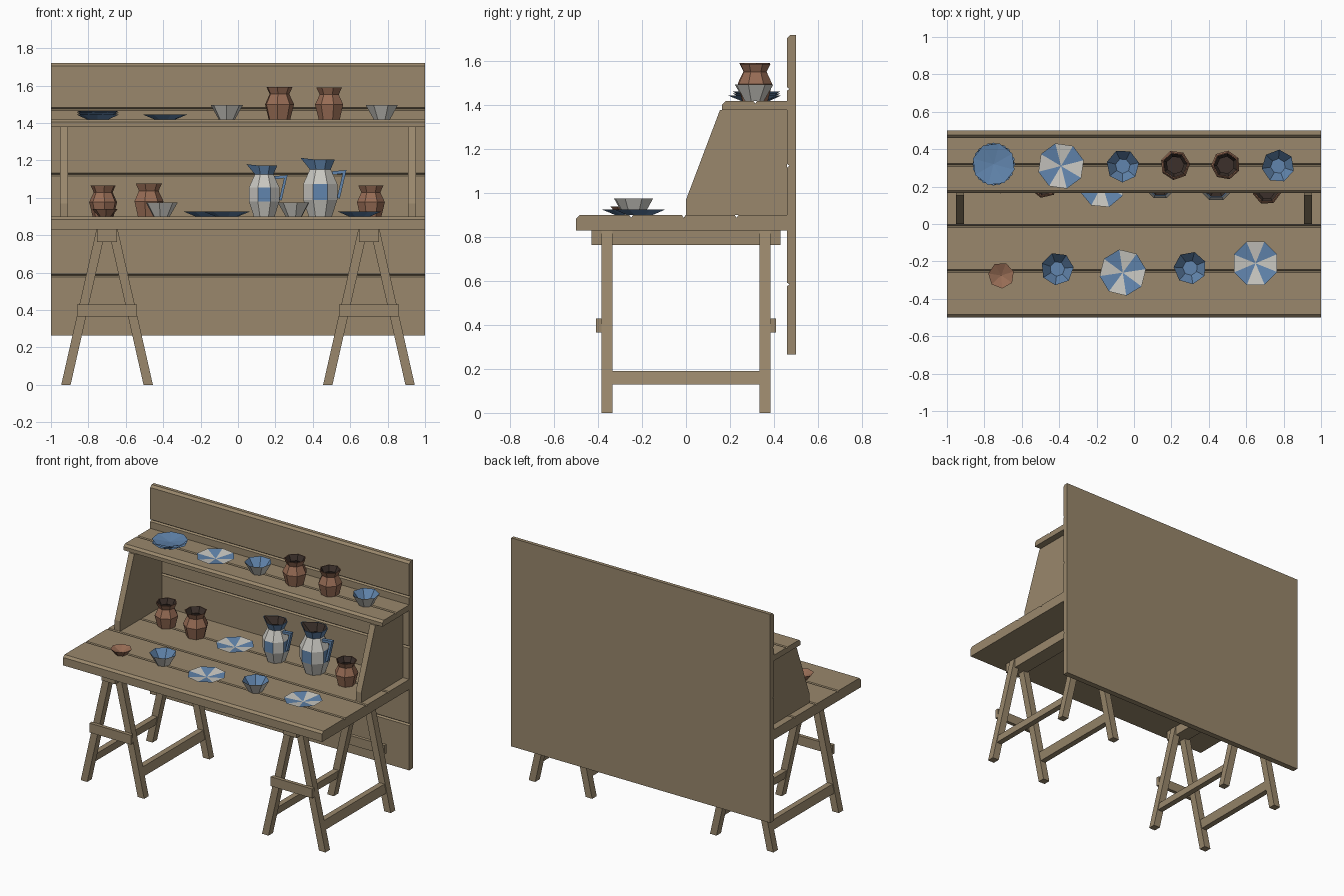
import bpy, bmesh, math
from mathutils import Vector

if "Cube" in bpy.data.objects:
    bpy.data.objects.remove(bpy.data.objects["Cube"])


def material(name, rgb):
    m = bpy.data.materials.new(name)
    m.use_nodes = True
    m.diffuse_color = (*rgb, 1)
    m.node_tree.nodes["Principled BSDF"].inputs["Base Color"].default_value = (*rgb, 1)
    return m


WOOD = material("wood", (0.32, 0.245, 0.15))
BLUE = material("blue glaze", (0.12, 0.235, 0.42))
WHITE = material("white glaze", (0.58, 0.57, 0.53))
CLAY = material("clay", (0.31, 0.15, 0.09))
DARK = material("dark inside", (0.045, 0.03, 0.024))


def finish(name, bm, mats, loc=(0, 0, 0)):
    bmesh.ops.recalc_face_normals(bm, faces=bm.faces)
    mesh = bpy.data.meshes.new(name)
    bm.to_mesh(mesh)
    bm.free()
    for m in mats:
        mesh.materials.append(m)
    ob = bpy.data.objects.new(name, mesh)
    ob.location = loc
    bpy.context.collection.objects.link(ob)
    return ob


def prism(name, outline, axis, lo, hi, mat=WOOD, loc=(0, 0, 0)):
    """Extrude a 2D outline along x (outline is y, z) or y (outline is x, z)."""
    bm = bmesh.new()

    def put(a, b, d):
        return bm.verts.new((d, a, b) if axis == "x" else (a, d, b))
    face = bm.faces.new([put(a, b, lo) for a, b in outline])
    new = bmesh.ops.extrude_face_region(bm, geom=[face])["geom"]
    step = Vector((hi - lo, 0, 0)) if axis == "x" else Vector((0, hi - lo, 0))
    bmesh.ops.translate(bm, vec=step, verts=[v for v in new if isinstance(v, bmesh.types.BMVert)])
    return finish(name, bm, [mat], loc)


def rect(a0, a1, b0, b1):
    return [(a0, b0), (a1, b0), (a1, b1), (a0, b1)]


def grooved(length, thick, grooves, chamfer=0.015, g=0.008):
    """Plank section: chamfered near end, V grooves along the upper side."""
    pts = [(0, 0), (0, thick - chamfer), (chamfer, thick)]
    for c in grooves:
        pts += [(c - g, thick), (c, thick - g * 1.5), (c + g, thick)]
    return pts + [(length, thick), (length, 0)]


# Table top, shelf and back board, each with plank grooves
prism("table_top", [(y - 0.5, z + 0.83) for y, z in grooved(0.96, 0.07, (0.25, 0.49, 0.73))],
      "x", -1, 1)
prism("shelf", [(y + 0.165, z + 1.38) for y, z in grooved(0.295, 0.04, (0.15,))], "x", -1, 1)
prism("back_board", [(0.5 - t, 1.72 - d) for d, t in grooved(1.455, 0.04, (0.245, 0.595, 1.135))],
      "x", -1, 1)

# Shelf supports
panel = [(0, 0.9), (0, 0.97), (0.155, 1.38), (0.46, 1.38), (0.46, 0.9)]
for side, s in (("left", 1), ("right", -1)):
    prism(side + "_shelf_support", panel, "x", s * 0.91, s * 0.952)

# Trestles
for side, cx in (("left", 0.7), ("right", -0.7)):
    at = (cx, 0, 0)
    prism(side + "_trestle_beam", rect(-0.053, 0.053, 0.765, 0.83), "y", -0.43, 0.43, loc=at)
    for end, e in (("front", -1), ("back", 1)):
        prism(f"{side}_{end}_trestle_brace", [(-0.16, 0.365), (0.16, 0.365), (0.16, 0.43), (-0.16, 0.43)],
              "y", e * 0.385, e * 0.41, loc=at)
        for s in (-1, 1):
            leg = [(s * 0.195, 0), (s * 0.245, 0), (s * 0.057, 0.83), (s * 0.007, 0.83)]
            prism(f"{side}_{end}_trestle_leg", leg, "y", e * 0.335, e * 0.385, loc=at)
    for s in (-1, 1):
        rail = [(s * (x - 0.227 * z), z) for x, z in
                ((0.2, 0.13), (0.24, 0.13), (0.24, 0.19), (0.2, 0.19))]
        prism(side + "_trestle_rail", rail, "y", -0.335, 0.335, loc=at)


def lathe(name, profile, sides, loc, mats, rule, turn=0.0, spout=0.0, lip=99):
    """Spin (radius, height) points; rule(ring, sector) gives the material index."""
    bm = bmesh.new()
    rings = []
    for k, (r, z) in enumerate(profile):
        if r == 0:
            rings.append([bm.verts.new((0, 0, z))] * sides)
            continue
        ring = []
        for i in range(sides):
            a = turn + math.tau * i / sides
            x, y = r * math.cos(a), r * math.sin(a)
            if k in (lip, lip + 1) and x < -0.8 * r:
                x, y, z2 = x - spout, y * 0.3, z + spout * 0.3
            else:
                z2 = z
            ring.append(bm.verts.new((x, y, z2)))
        rings.append(ring)
    for k in range(len(rings) - 1):
        for i in range(sides):
            j = (i + 1) % sides
            corners = [rings[k][i], rings[k][j], rings[k + 1][j], rings[k + 1][i]]
            face = bm.faces.new(list(dict.fromkeys(corners)))
            face.material_index = rule(k, i)
    return finish(name, bm, mats, loc)


def plate(loc, turn=0.0, striped=True, r=0.125):
    lathe("plate", [(0, 0), (0.06, 0), (r, 0.026), (0, 0.008)], 8, loc, [BLUE, WHITE],
          lambda k, i: int(striped and k == 2 and i % 2), turn)


def bowl(loc, turn=0.0):
    lathe("bowl", [(0, 0), (0.045, 0), (0.088, 0.075), (0.04, 0.012), (0, 0.012)], 7, loc,
          [WHITE, BLUE], lambda k, i: int(k >= 2), turn)


def jar(loc, turn=0.0, s=1.0):
    shape = [(0, 0), (0.06, 0), (0.08, 0.08), (0.054, 0.135), (0.072, 0.172),
             (0.066, 0.172), (0.047, 0.135), (0.07, 0.08), (0.05, 0.01), (0, 0.01)]
    lathe("jar", [(r * s, z * s) for r, z in shape], 7, loc, [CLAY, DARK],
          lambda k, i: int(k >= 5), turn)


def jug(loc, s=1.0):
    shape = [(0, 0), (0.06, 0), (0.088, 0.08), (0.088, 0.155), (0.054, 0.225), (0.075, 0.272),
             (0.07, 0.272), (0.047, 0.225), (0.078, 0.155), (0.05, 0.01), (0, 0.01)]

    def paint(k, i):
        if k >= 6:
            return 2
        return 1 if k in (4, 5) or (k == 2 and i % 2) else 0
    lathe("jug", [(r * s, z * s) for r, z in shape], 8, loc, [WHITE, BLUE, DARK], paint,
          math.pi / 8, 0.025 * s, 5)
    grip = [(0.05, 0.215), (0.125, 0.222), (0.093, 0.085), (0.08, 0.09), (0.106, 0.205), (0.05, 0.198)]
    prism("jug_handle", [(x * s, z * s) for x, z in grip], "y", -0.012, 0.012, BLUE, loc)


# Crockery on the shelf
TOP = 1.42
for n in range(3):
    plate((-0.75, 0.32, TOP + 0.009 * n), 0.26 * n, False, 0.115)
plate((-0.39, 0.31, TOP), 0.25)
bowl((-0.06, 0.31, TOP), 0.2)
jar((0.22, 0.315, TOP), 0.1)
jar((0.49, 0.315, TOP), 0.5, 0.98)
bowl((0.77, 0.31, TOP), 0.6)

# Crockery at the back of the table
DESK = 0.9
jar((-0.72, 0.24, DESK), 0.3, 0.96)
jar((-0.48, 0.22, DESK), 0.0, 1.02)
plate((-0.17, 0.21, DESK), 0.3)
jug((0.14, 0.22, DESK))
jug((0.44, 0.22, DESK), 1.12)
jar((0.71, 0.18, DESK), 0.7, 0.96)

# Crockery at the front of the table
lathe("small_dish", [(0, 0), (0.035, 0), (0.07, 0.04), (0, 0.012)], 7, (-0.71, -0.275, DESK),
      [CLAY], lambda k, i: 0, 0.3)
bowl((-0.41, -0.24, DESK), 0.1)
plate((-0.06, -0.26, DESK), 0.15)
bowl((0.3, -0.235, DESK), 0.4)
plate((0.65, -0.21, DESK), 0.4)
